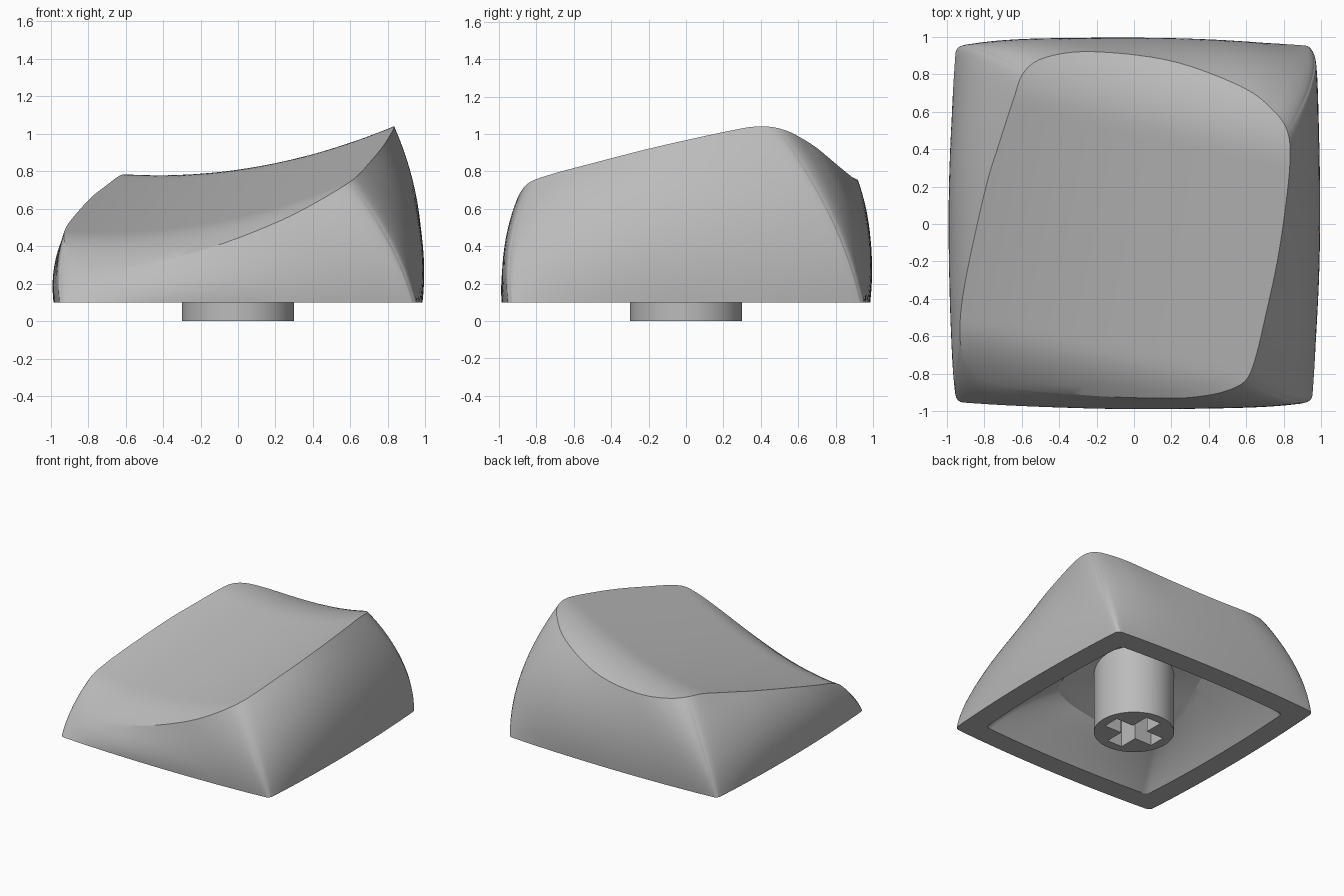
import bpy, bmesh, math
from mathutils import Vector

if "Cube" in bpy.data.objects:
    bpy.data.objects.remove(bpy.data.objects["Cube"], do_unlink=True)

SIDE = 36      # samples per side of the cap
BASE_Z = 0.1

plastic = bpy.data.materials.new("grey plastic")
plastic.use_nodes = True
GREY = (0.5, 0.5, 0.5, 1)
plastic.diffuse_color = GREY
plastic.node_tree.nodes["Principled BSDF"].inputs["Base Color"].default_value = GREY


def finish(bm, name, angle):
    bmesh.ops.recalc_face_normals(bm, faces=bm.faces)
    mesh = bpy.data.meshes.new(name)
    bm.to_mesh(mesh)
    bm.free()
    mesh.materials.append(plastic)
    obj = bpy.data.objects.new(name, mesh)
    bpy.context.collection.objects.link(obj)
    bpy.ops.object.select_all(action='DESELECT')
    obj.select_set(True)
    bpy.context.view_layer.objects.active = obj
    bpy.ops.object.shade_smooth_by_angle(angle=math.radians(angle))
    return obj


def add_loop(bm, points):
    return [bm.verts.new(p) for p in points]


def bridge(bm, a, b):
    n = len(a)
    for i in range(n):
        j = (i + 1) % n
        bm.faces.new((a[i], a[j], b[j], b[i]))


def resample(path):
    """Spread SIDE points along a path, packed closer near its ends."""
    lengths = [0]
    for p, q in zip(path, path[1:]):
        lengths.append(lengths[-1] + (q - p).length)
    out, k = [], 0
    for i in range(SIDE):
        d = lengths[-1] * (1 - math.cos(math.pi * i / SIDE)) / 2
        while lengths[k + 1] < d:
            k += 1
        out.append(path[k].lerp(path[k + 1], (d - lengths[k]) / (lengths[k + 1] - lengths[k])))
    return out


def bowed_square(half, radius, bow):
    """Rounded square with bowed sides, from the front right corner counter-clockwise."""
    loop = []
    c = half - radius
    for side in range(4):
        turn = side * math.pi / 2
        arc = [math.radians(a) for a in range(-45, 1, 5)]
        path = [Vector((c + radius * math.cos(a), -c + radius * math.sin(a))) for a in arc]
        path += [Vector((p.x, -p.y)) for p in reversed(path)]
        co, si = math.cos(turn), math.sin(turn)
        for p in resample(path):
            p = p * (1 + bow * (1 - (p.y / p.x) ** 2))
            loop.append(Vector((p.x * co - p.y * si, p.x * si + p.y * co)))
    return loop


def smooth_rim(sides):
    """Closed smooth curve through the side points, sampled side by side."""
    pts = [Vector(p) for side in sides for p in side]
    n, loop, start = len(pts), [], 0
    for side in sides:
        path = []
        for i in range(start, start + len(side)):
            a, b, c, d = (pts[(i + k) % n] for k in (-1, 0, 1, 2))
            for s in range(12):
                t = s / 12
                path.append(0.5 * (2 * b + (c - a) * t + (2 * a - 5 * b + 4 * c - d) * t * t
                                   + (3 * b - a - 3 * c + d) * t ** 3))
        start += len(side)
        path.append(pts[start % n])
        loop += resample(path)
    return loop


def top_z(x, y):
    """Slanted scoop that rolls over at the front and the back."""
    u = x - 0.2 * y
    z = 0.69 + 0.228 * u + 0.15 * u * u + 0.25 * y
    front = max(0, -0.7 - (y + 0.2 * x))
    back = max(0, y + 0.23 * x - 0.5)
    return z - 1.2 * front ** 2 - 0.75 * back ** 2


def on_top(p):
    return Vector((p.x, p.y, top_z(p.x, p.y)))


def curve(a, m, b, t):
    return a * (1 - t) ** 2 + m * 2 * t * (1 - t) + b * t * t


# Cap outlines: rim sides run right, back, left, front
rim = smooth_rim([
    [(0.6, -0.83), (0.65, -0.71), (0.7, -0.5), (0.765, -0.2), (0.81, 0.1), (0.833, 0.34)],
    [(0.82, 0.49), (0.75, 0.6), (0.58, 0.73), (0.2, 0.87), (-0.22, 0.92), (-0.47, 0.89)],
    [(-0.588, 0.81), (-0.645, 0.66), (-0.72, 0.43), (-0.79, 0.2), (-0.89, -0.25), (-0.927, -0.5)],
    [(-0.922, -0.66), (-0.87, -0.78), (-0.72, -0.86), (-0.25, -0.915), (0.18, -0.93),
     (0.37, -0.918), (0.51, -0.885)],
])
base = bowed_square(0.95, 0.035, 0.037)
opening = bowed_square(0.785, 0.03, 0.035)

# Cap body: bulging sides from base to rim, fuller where they are taller
bm = bmesh.new()
profiles, hollow = [], []
for i, (b, r, o) in enumerate(zip(base, rim, opening)):
    low, high = b.to_3d(), on_top(r)
    low.z = BASE_Z
    height = high.z - low.z
    fullness = math.sin(math.pi * (1 - math.cos(math.pi * (i % SIDE) / SIDE)) / 2) ** 0.85
    corner = b.lerp(r, 0.5) * (0.97 + 0.2 * height)
    mid = corner.lerp(b * (1 + 0.065 * height), fullness).to_3d()
    mid.z = low.z + height * (0.5 + 0.07 * fullness)
    profiles.append((low, mid, high))
    # Hollow below: opening to a slanted ceiling that follows the top
    ceiling = (r * 0.57).to_3d()
    ceiling.z = 0.48 + 0.2 * (ceiling.x + ceiling.y)
    bend = o.lerp(r * 0.57, 0.4).to_3d()
    bend.z = BASE_Z + 0.6 * (ceiling.z - BASE_Z)
    hollow.append((Vector((*o, BASE_Z)), bend, ceiling))
ROWS = 16
rows = [add_loop(bm, [curve(*p, k / ROWS) for p in profiles]) for k in range(ROWS + 1)]

# Cap top: rings shrinking to the centre
center = Vector((-0.05, 0))
RINGS = 20
for k in range(1, RINGS):
    rows.append(add_loop(bm, [on_top(p.lerp(center, k / RINGS)) for p in rim]))
for a, b in zip(rows, rows[1:]):
    bridge(bm, a, b)
hub = bm.verts.new(on_top(center))
last = rows[-1]
for i, v in enumerate(last):
    bm.faces.new((v, last[(i + 1) % len(last)], hub))

# Cap underside: flat lip, hollow and ceiling
inner = [add_loop(bm, [curve(*p, k / 10) for p in hollow]) for k in range(11)]
for a, b in zip([rows[0]] + inner, inner):
    bridge(bm, a, b)
bm.faces.new(inner[-1])
finish(bm, "keycap_shell", 22)

# Stem: round post with a cross-shaped socket
bm = bmesh.new()
arm, half = 0.225, 0.068
quarter = [(arm, -half), (arm, half), (half, half)]
cross = []
for k in range(4):
    for x, y in quarter:
        for _ in range(k):
            x, y = -y, x
        cross.append((x, y))
circle = [(0.3 * math.cos(a), 0.3 * math.sin(a)) for a in (math.tau * k / 64 for k in range(64))]
outer_low = add_loop(bm, [(x, y, 0) for x, y in circle])
outer_high = add_loop(bm, [(x, y, 0.49 + 0.2 * (x + y)) for x, y in circle])
cross_low, cross_high = (add_loop(bm, [(x, y, z) for x, y in cross]) for z in (0, 0.36))
bridge(bm, outer_low, outer_high)
bridge(bm, cross_low, cross_high)
bm.faces.new(outer_high)
bm.faces.new(cross_high)
edges = [bm.edges.get((l[i - 1], l[i])) for l in (outer_low, cross_low) for i in range(len(l))]
bmesh.ops.triangle_fill(bm, edges=edges, use_beauty=True)
finish(bm, "stem", 30)
